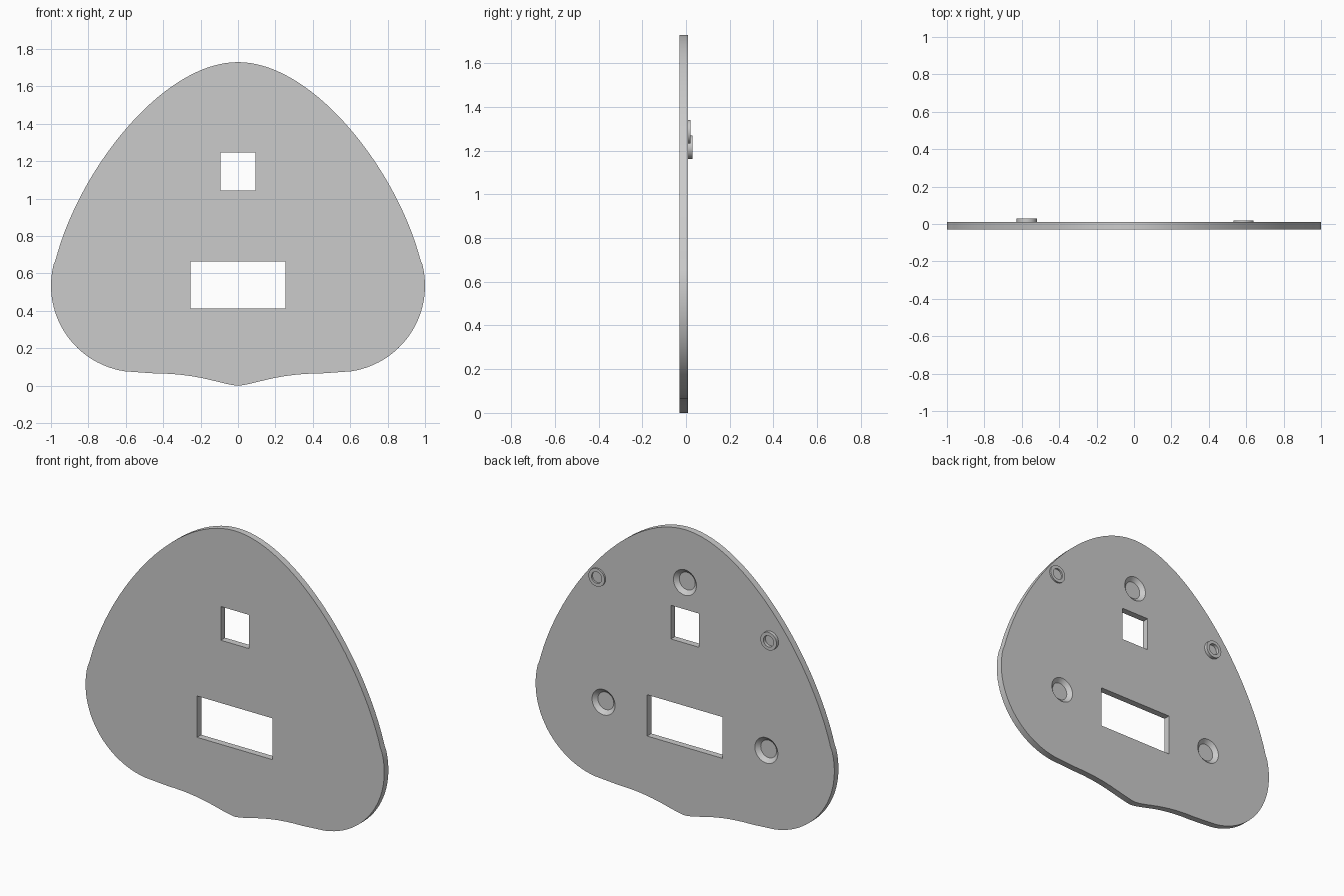
import bpy, bmesh
from math import sin, cos, pi, radians
from mathutils import Vector
from mathutils.geometry import interpolate_bezier

if "Cube" in bpy.data.objects:
    bpy.data.objects.remove(bpy.data.objects["Cube"])

FRONT, BACK = -0.03, 0.01


def finish(name, bm):
    bmesh.ops.recalc_face_normals(bm, faces=bm.faces)
    mesh = bpy.data.meshes.new(name)
    bm.to_mesh(mesh)
    bm.free()
    ob = bpy.data.objects.new(name, mesh)
    bpy.context.collection.objects.link(ob)
    return ob


def prism(name, outline, y0, y1):
    """Extrude an x/z outline along y."""
    bm = bmesh.new()
    face = bm.faces.new([bm.verts.new((x, y0, z)) for x, z in outline])
    ext = bmesh.ops.extrude_face_region(bm, geom=[face])
    moved = [v for v in ext["geom"] if isinstance(v, bmesh.types.BMVert)]
    bmesh.ops.translate(bm, verts=moved, vec=(0, y1 - y0, 0))
    return finish(name, bm)


def lathe(name, x, z, profile, closed, seg=48):
    """Revolve (radius, y) points around a y-parallel axis."""
    bm = bmesh.new()
    rings = [[bm.verts.new((x + r * cos(2 * pi * i / seg), y, z + r * sin(2 * pi * i / seg)))
              for i in range(seg)] for r, y in profile]
    pairs = list(zip(rings, rings[1:]))
    if closed:
        pairs.append((rings[-1], rings[0]))
    else:
        bm.faces.new(rings[0])
        bm.faces.new(rings[-1])
    for a, b in pairs:
        for i in range(seg):
            j = (i + 1) % seg
            bm.faces.new((a[i], a[j], b[j], b[i]))
    return finish(name, bm)


def bezier(a, b, c, d, n):
    pts = interpolate_bezier(*[Vector((p[0], p[1], 0)) for p in (a, b, c, d)], n)
    return [(p.x, p.y) for p in pts]


def smooth(ob):
    bpy.ops.object.select_all(action='DESELECT')
    ob.select_set(True)
    bpy.context.view_layer.objects.active = ob
    bpy.ops.object.shade_smooth_by_angle(angle=radians(25))


# Half outline: bottom point, round lobe, long shoulder up to the crown
half = bezier((0, 0), (0.1, 0.008), (0.2, 0.065), (0.45, 0.066), 14)
half += [(0.537 + 0.463 * cos(radians(a)), 0.535 + 0.463 * sin(radians(a)))
         for a in range(-82, 18, 4)]
half += bezier((0.975, 0.674), (0.848, 1.159), (0.4, 1.73), (0, 1.73), 32)
outline = half + [(-x, z) for x, z in half[-2:0:-1]]
plate = prism("plate", outline, FRONT, BACK)


# Window openings
def box(name, w, z0, z1):
    return prism(name, [(-w, z0), (w, z0), (w, z1), (-w, z1)], -0.1, 0.1)


cutters = [box("square_window_cutter", 0.094, 1.043, 1.247),
           box("wide_window_cutter", 0.253, 0.413, 0.663)]

# Tapered blind recesses in the back
for x, z in [(0, 1.41), (0.545, 0.54), (-0.545, 0.54)]:
    cutters.append(lathe("recess_cutter", x, z,
                         [(0.053, BACK - 0.022), (0.077, BACK), (0.088, BACK + 0.01)], False))

bpy.context.view_layer.objects.active = plate
for c in cutters:
    c.hide_render = True
    m = plate.modifiers.new("cut", 'BOOLEAN')
    m.operation = 'DIFFERENCE'
    m.solver = 'EXACT'
    m.object = c
    bpy.ops.object.modifier_apply(modifier=m.name)
for c in cutters:
    bpy.data.objects.remove(c)
smooth(plate)

# Raised rings on the back, one taller than the other
for name, x, z, top in [("tall_ring", -0.573, 1.215, 0.03), ("short_ring", 0.585, 1.287, 0.02)]:
    smooth(lathe(name, x, z, [(0.054, BACK - 0.003), (0.054, top),
                              (0.034, top), (0.034, BACK - 0.003)], True))
